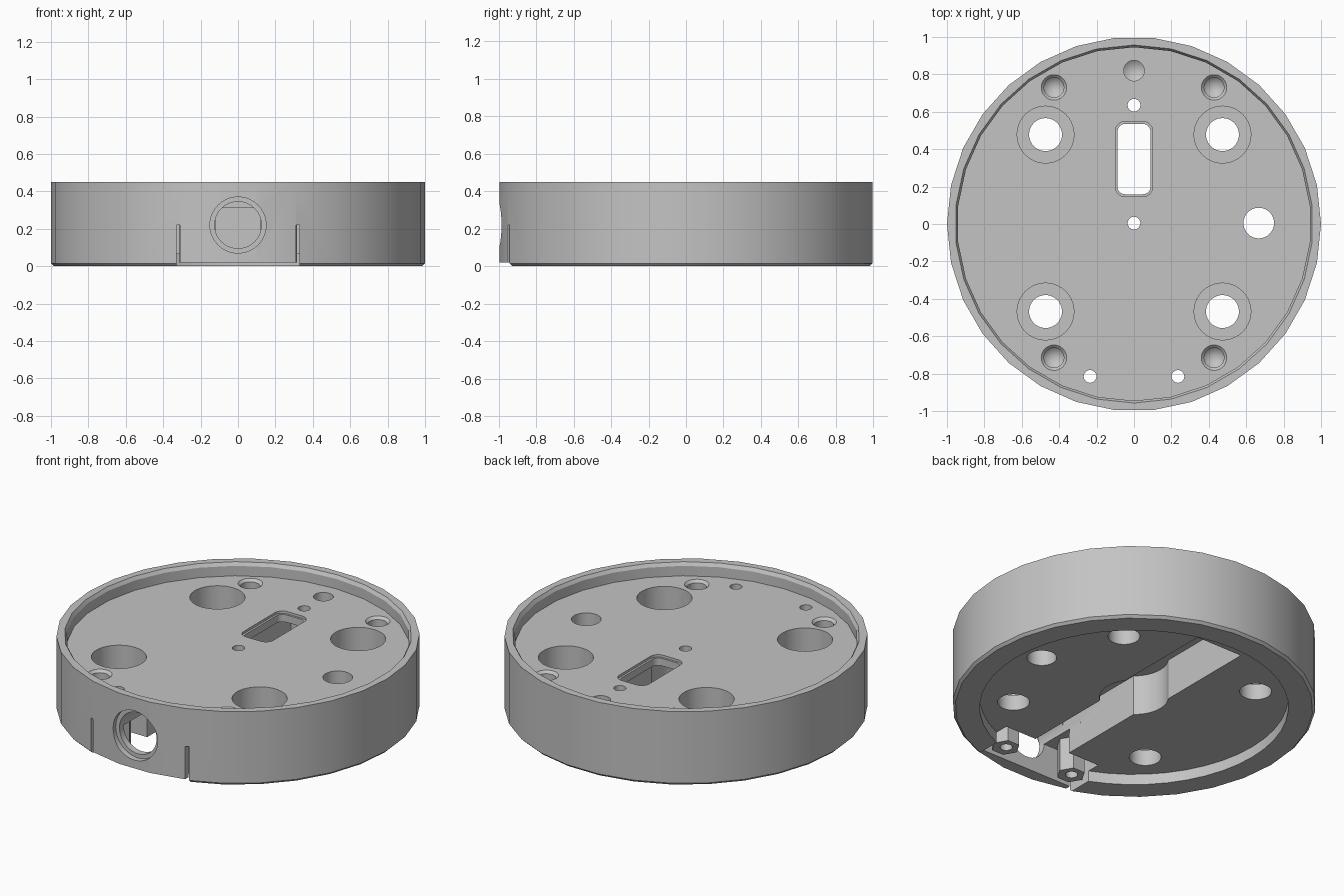
import bpy, bmesh, math

if "Cube" in bpy.data.objects:
    bpy.data.objects.remove(bpy.data.objects["Cube"], do_unlink=True)

grey = bpy.data.materials.new("plain_grey")
grey.use_nodes = True
colour = (0.55, 0.55, 0.55, 1)
grey.diffuse_color = colour
grey.node_tree.nodes["Principled BSDF"].inputs["Base Color"].default_value = colour

FLOOR = 0.37    # top of the recessed plate
CEILING = 0.065  # underside of the plate
TOP = 0.45


def finish(name, bm):
    bmesh.ops.recalc_face_normals(bm, faces=bm.faces[:])
    mesh = bpy.data.meshes.new(name)
    bm.to_mesh(mesh)
    bm.free()
    mesh.materials.append(grey)
    obj = bpy.data.objects.new(name, mesh)
    bpy.context.collection.objects.link(obj)
    return obj


def turned(name, profile, sides=30, x=0, y=0, phase=0.0):
    """Closed solid turned from (radius, z) pairs; zero radius makes a tip."""
    bm = bmesh.new()
    rings = []
    for r, z in profile:
        if r == 0:
            rings.append([bm.verts.new((x, y, z))])
        else:
            angles = [phase + math.tau * i / sides for i in range(sides)]
            rings.append([bm.verts.new((x + r * math.cos(a), y + r * math.sin(a), z))
                          for a in angles])
    for a, b in zip(rings, rings[1:]):
        for i in range(sides):
            j = (i + 1) % sides
            if len(a) == 1:
                bm.faces.new((a[0], b[j], b[i]))
            else:
                bm.faces.new((a[i], a[j], b[j], b[i]))
    for ring in (rings[0], rings[-1]):
        if len(ring) > 1:
            bm.faces.new(ring)
    return finish(name, bm)


def box(name, x0, x1, y0, y1, z0, z1):
    bm = bmesh.new()
    bmesh.ops.create_cube(bm, size=1)
    for v in bm.verts:
        v.co.x = x0 if v.co.x < 0 else x1
        v.co.y = y0 if v.co.y < 0 else y1
        v.co.z = z0 if v.co.z < 0 else z1
    return finish(name, bm)


def rounded_slot(name, hx, hy, cy, radius, z0, z1):
    bm = bmesh.new()
    ring = []
    for k, (sx, sy) in enumerate(((1, 1), (-1, 1), (-1, -1), (1, -1))):
        for i in range(7):
            a = math.pi / 2 * (k + i / 6)
            ring.append(bm.verts.new((sx * (hx - radius) + radius * math.cos(a),
                                      cy + sy * (hy - radius) + radius * math.sin(a), z0)))
    face = bm.faces.new(ring)
    moved = bmesh.ops.extrude_face_region(bm, geom=[face])["geom"]
    for v in moved:
        if isinstance(v, bmesh.types.BMVert):
            v.co.z = z1
    return finish(name, bm)


# Round body with a small bottom chamfer
body = turned("round_base", [(0.985, 0), (1, 0.015), (1, TOP)])


def combine(tool, operation="DIFFERENCE"):
    mod = body.modifiers.new(tool.name, "BOOLEAN")
    mod.operation = operation
    mod.solver = "EXACT"
    mod.object = tool
    bpy.context.view_layer.update()
    graph = bpy.context.evaluated_depsgraph_get()
    mesh = bpy.data.meshes.new_from_object(body.evaluated_get(graph))
    body.modifiers.clear()
    body.data = mesh
    bpy.data.objects.remove(tool, do_unlink=True)


# Top recess and underside recess
combine(turned("top_recess", [(0.945, FLOOR), (0.945, TOP - 0.02), (0.957, TOP), (0.957, 0.6)],
               phase=math.pi / 30))
combine(turned("bottom_recess", [(0.85, -0.1), (0.85, CEILING)], sides=48))

# Cable channel: front run, wider middle, rear pocket
combine(box("front_channel", -0.12, 0.12, -0.75, 0.1, -0.1, 0.31))
combine(turned("middle_channel", [(0.19, -0.1), (0.19, 0.31)], sides=40))
combine(box("rear_channel", -0.155, 0.155, 0.1, 0.73, -0.1, 0.31))

# Front cavity, clip slots and raised lower edge
combine(box("front_cavity", -0.33, 0.33, -0.92, -0.7, -0.1, 0.22))
combine(box("lower_edge", -0.31, 0.31, -1.1, -0.8, -0.1, 0.02))
for s in (-1, 1):
    combine(box("clip_slot", s * 0.32 - 0.01, s * 0.32 + 0.01, -1.1, -0.8, -0.1, 0.22))

# Screw posts inside the cavity
for s in (-1, 1):
    combine(turned("screw_post", [(0.08, 0.02), (0.08, 0.26)], 6, s * 0.235, -0.82), "UNION")

# Round cable entry with a stepped mouth, running along y
for radius, start, end in ((0.125, -1.2, -0.6), (0.15, -1.2, -0.96)):
    entry = turned("cable_entry", [(radius, start), (radius, end)], 40)
    for v in entry.data.vertices:
        x, y, z = v.co
        v.co = (x, z, 0.22 + y)
    bm = bmesh.new()
    bm.from_mesh(entry.data)
    bmesh.ops.recalc_face_normals(bm, faces=bm.faces[:])
    bm.to_mesh(entry.data)
    bm.free()
    combine(entry)

# Rounded window with a shallow lip
combine(rounded_slot("window", 0.088, 0.188, 0.347, 0.04, 0.2, 0.5))
combine(rounded_slot("window_lip", 0.1, 0.2, 0.347, 0.05, FLOOR - 0.015, 0.5))

# Four counterbored mounting holes
for sx in (-1, 1):
    for sy in (-1, 1):
        combine(turned("mounting_hole", [(0.088, -0.1), (0.088, 0.16), (0.152, 0.16), (0.152, 0.5)],
                       40, sx * 0.473, sy * 0.473 + 0.005))

# Blind screw holes with countersunk mouths
for sx in (-1, 1):
    for y in (0.73, -0.715):
        combine(turned("screw_hole", [(0, 0.15), (0.053, 0.2), (0.053, FLOOR - 0.015),
                                      (0.068, FLOOR), (0.068, 0.5)], 32, sx * 0.428, y))
combine(turned("locating_dimple", [(0, 0.24), (0.055, 0.28), (0.055, 0.5)], 32, 0, 0.82))

# Plain through holes
for x, y, r in ((0.667, 0.005, 0.082), (0, 0.635, 0.034), (0, 0.005, 0.034),
                (-0.235, -0.815, 0.034), (0.235, -0.815, 0.034)):
    combine(turned("through_hole", [(r, -0.1), (r, 0.6)], 32, x, y))

bpy.ops.object.select_all(action="DESELECT")
body.select_set(True)
bpy.context.view_layer.objects.active = body
bpy.ops.object.shade_smooth_by_angle(angle=math.radians(30))
